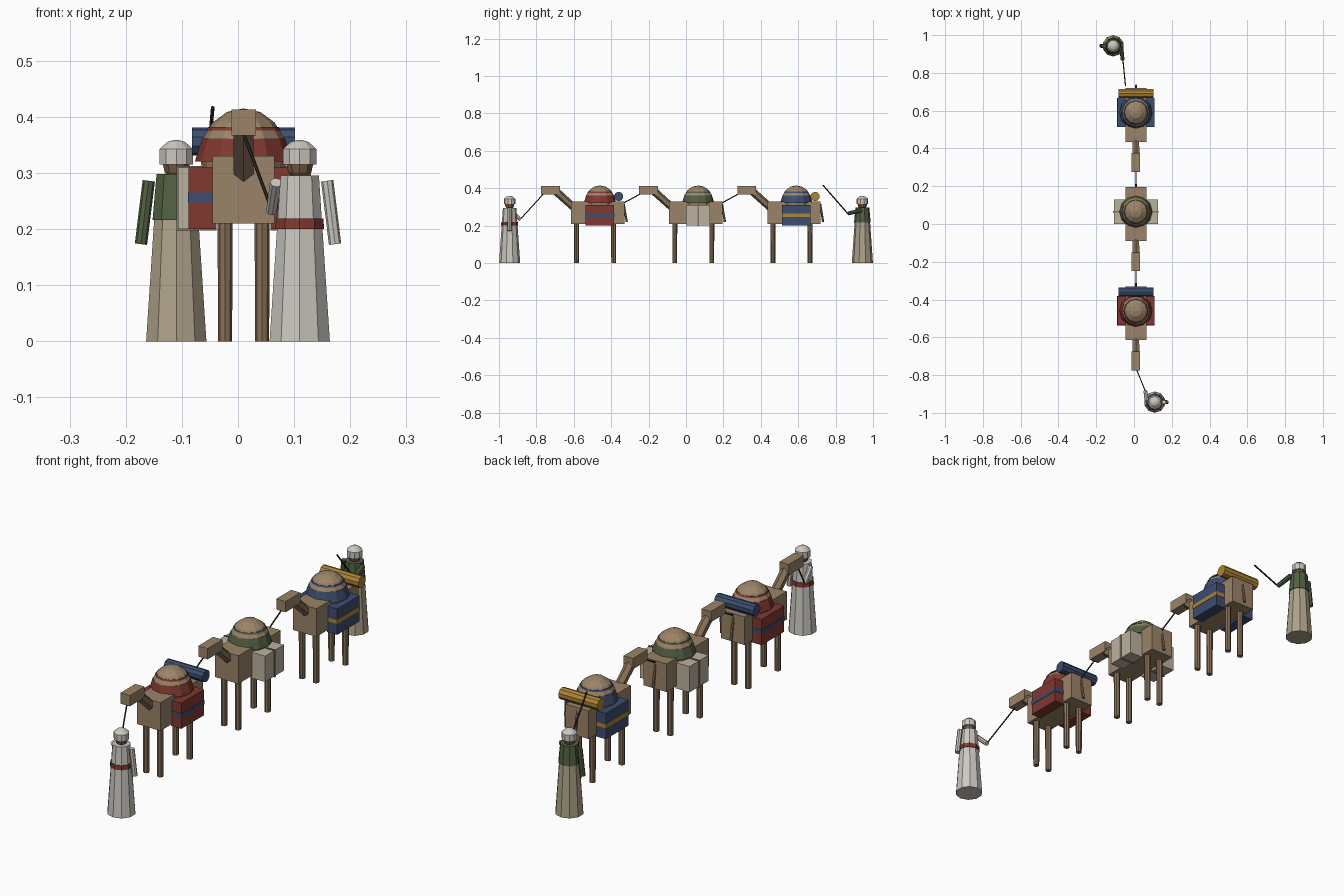
import bpy, bmesh, math
from mathutils import Vector, Matrix

if "Cube" in bpy.data.objects:
    bpy.data.objects.remove(bpy.data.objects["Cube"])

COLORS = {
    "tan": (0.33, 0.23, 0.14), "red": (0.22, 0.04, 0.03), "blue": (0.045, 0.075, 0.16),
    "green": (0.085, 0.115, 0.055), "white": (0.60, 0.58, 0.53), "beige": (0.42, 0.36, 0.25),
    "ochre": (0.42, 0.23, 0.04), "skin": (0.20, 0.11, 0.06), "dark": (0.03, 0.022, 0.018),
    "sack": (0.50, 0.45, 0.35), "leg": (0.24, 0.16, 0.095), "strap": (0.22, 0.19, 0.14),
}
mats = {}
for key, c in COLORS.items():
    mats[key] = bpy.data.materials.new(key)
    mats[key].diffuse_color = (*c, 1)


def finish(name, bm, color):
    mesh = bpy.data.meshes.new(name)
    bmesh.ops.recalc_face_normals(bm, faces=bm.faces)
    bm.to_mesh(mesh)
    bm.free()
    mesh.materials.append(mats[color])
    ob = bpy.data.objects.new(name, mesh)
    bpy.context.collection.objects.link(ob)
    return ob


def box(name, color, center, size):
    bm = bmesh.new()
    m = Matrix.Translation(center) @ Matrix.Diagonal((*size, 1))
    bmesh.ops.create_cube(bm, size=1, matrix=m)
    return finish(name, bm, color)


def rod(name, color, a, b, r1, r2=None, sides=8):
    """Tapered cylinder from point a to point b."""
    a, b = Vector(a), Vector(b)
    d = b - a
    bm = bmesh.new()
    m = Matrix.Translation((a + b) / 2) @ d.to_track_quat('Z', 'Y').to_matrix().to_4x4()
    bmesh.ops.create_cone(bm, cap_ends=True, segments=sides, radius1=r1,
                          radius2=r1 if r2 is None else r2, depth=d.length, matrix=m)
    return finish(name, bm, color)


def ball(name, color, center, scale, u=12, v=8):
    bm = bmesh.new()
    m = Matrix.Translation(center) @ Matrix.Diagonal((*scale, 1))
    bmesh.ops.create_uvsphere(bm, u_segments=u, v_segments=v, radius=1, matrix=m)
    return finish(name, bm, color)


CX = 0.01  # camel line axis


def camel(n, y, cloth, trim, bag, roll=None):
    def p(x, dy, z):
        return (CX + x, y + dy, z)
    nm = f"camel_{n}_"
    # body, neck, head, tail
    box(nm + "body", "tan", p(0, -0.0125, 0.27), (0.11, 0.285, 0.12))
    rod(nm + "neck", "leg", p(0, -0.12, 0.28), p(0, -0.24, 0.388), 0.02, 0.021, 6)
    box(nm + "head", "tan", p(0, -0.265, 0.39), (0.044, 0.1, 0.046))
    rod(nm + "tail", "leg", p(0, 0.128, 0.315), p(0, 0.143, 0.22), 0.005, 0.006, 6)
    # legs
    for sx in (-1, 1):
        for dy in (-0.125, 0.073):
            rod(nm + "leg", "leg", p(sx * 0.033, dy, 0), p(sx * 0.033, dy, 0.22), 0.0125, 0.0135)
    # hump with saddle cloth and trim ring
    ball(nm + "hump", "tan", p(0, 0, 0.33), (0.078, 0.08, 0.085))
    rod(nm + "saddle_cloth", cloth, p(0, 0, 0.32), p(0, 0, 0.361), 0.087, 0.074, 12)
    rod(nm + "saddle_ring", cloth, p(0, 0, 0.376), p(0, 0, 0.382), 0.066, 0.063, 12)
    # side bags
    for sx in (-1, 1):
        if bag == "sack":
            box(nm + "sack", bag, p(sx * 0.084, 0, 0.255), (0.066, 0.128, 0.11))
            box(nm + "sack_strap", "strap", p(sx * 0.084, 0, 0.255), (0.072, 0.008, 0.115))
        else:
            box(nm + "bag", bag, p(sx * 0.074, 0, 0.255), (0.048, 0.152, 0.11))
            box(nm + "bag_stripe", trim, p(sx * 0.074, 0, 0.256), (0.051, 0.155, 0.018))
    # bedroll behind the hump
    if roll:
        rod(nm + "bedroll", roll, p(-0.092, 0.1, 0.356), p(0.092, 0.1, 0.356), 0.025, sides=10)


camel(1, -0.46, "red", "blue", "red", "blue")
camel(2, 0.065, "green", "strap", "sack")
camel(3, 0.59, "blue", "ochre", "blue", "ochre")

# lead ropes between camels
for i, y in enumerate((-0.46, 0.065)):
    rod(f"lead_rope_{i + 1}", "dark", (CX, y + 0.128, 0.322), (CX, y + 0.525 - 0.30, 0.375), 0.003, sides=6)


def handler(name, s, robe, top, hand):
    """s = 1 for the front handler, -1 for the back one (turned half round)."""
    cx, cy = 0.11 * s, -0.943 * s

    def p(x, y, z):
        return (cx + s * x, cy + s * y, z)
    rod(name + "_robe", robe, p(0, 0, 0), p(0, 0, 0.295), 0.0565, 0.036, 10)
    if top != robe:
        rod(name + "_tunic", top, p(0, 0, 0.216), p(0, 0, 0.298), 0.0445, 0.037, 10)
    else:
        rod(name + "_belt", "red", p(0, 0, 0.2), p(0, 0, 0.219), 0.0455, 0.0445, 10)
    # head and wrapped headcloth
    ball(name + "_head", "skin", p(0, 0, 0.315), (0.025, 0.025, 0.028), 10, 6)
    rod(name + "_headcloth", "white", p(0, 0, 0.315), p(0, 0, 0.343), 0.031, 0.031, 10)
    rod(name + "_headcloth_top", "white", p(0, 0, 0.343), p(0, 0, 0.355), 0.031, 0.017, 10)
    rod(name + "_headcloth_crown", "white", p(0, 0, 0.355), p(0, 0, 0.359), 0.017, 0.004, 10)
    # resting arm and reaching arm
    rod(name + "_resting_arm", top, p(0.049, 0, 0.286), p(0.063, 0, 0.173), 0.011, 0.011)
    rod(name + "_reaching_arm", top, p(-0.042, 0.005, 0.283), p(*hand), 0.011, 0.01)


handler("front_handler", 1, "white", "white", (-0.05, 0.058, 0.232))
handler("back_handler", -1, "beige", "green", (-0.05, 0.075, 0.265))

# rope held by the front handler, stick held by the back handler
rod("leading_rope", "dark", (CX, -0.762, 0.37), (0.06, -0.885, 0.235), 0.003, sides=6)
rod("driving_stick", "dark", (-0.059, 0.872, 0.257), (-0.045, 0.732, 0.417), 0.0035, sides=6)

for m in bpy.data.materials:
    if m.users and not m.is_grease_pencil:
        m.use_nodes = True
        m.node_tree.nodes["Principled BSDF"].inputs["Base Color"].default_value = m.diffuse_color
